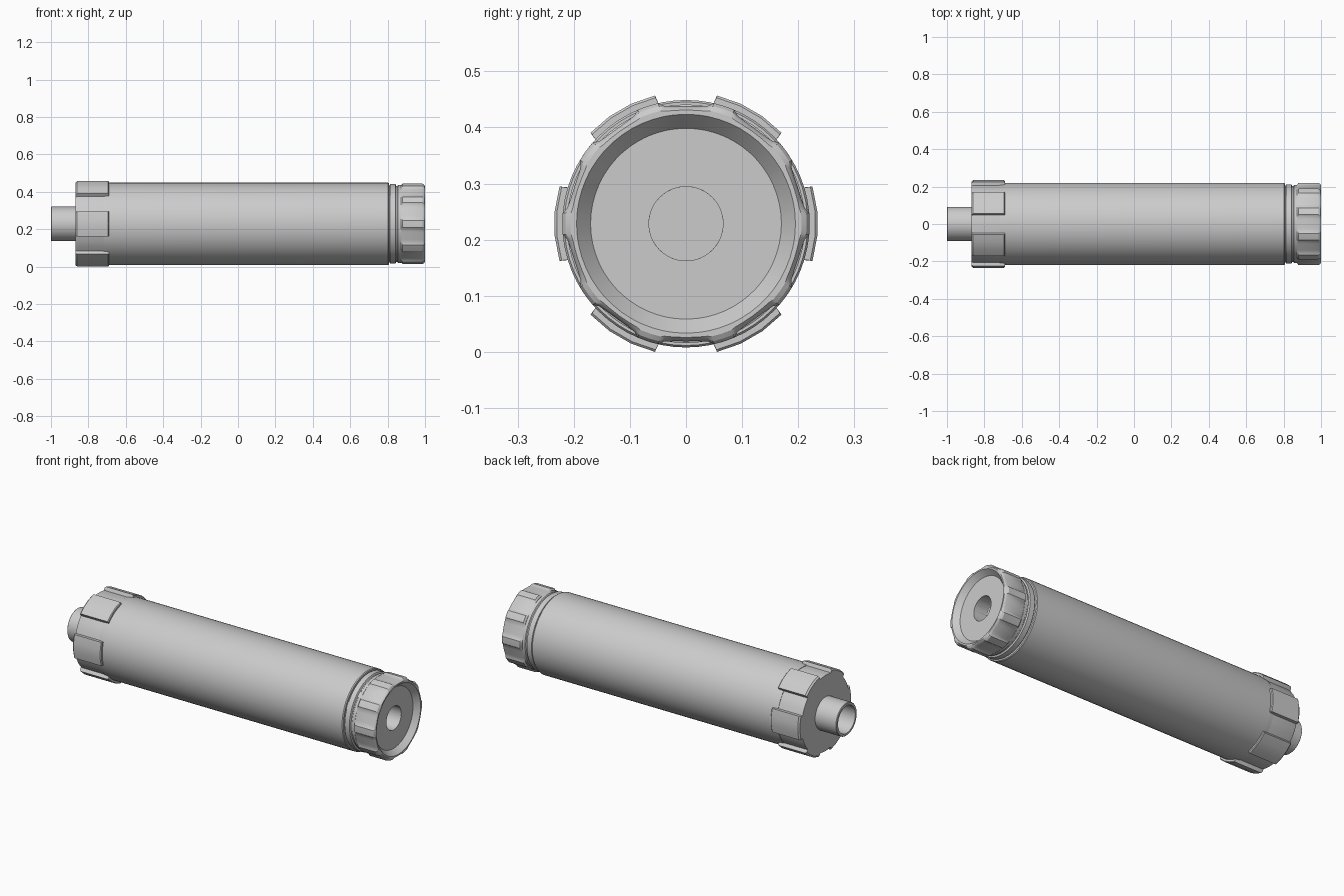
import bpy, bmesh
from math import radians, sin, cos

cube = bpy.data.objects.get("Cube")
if cube:
    bpy.data.objects.remove(cube, do_unlink=True)

AXIS_Z = 0.2285

grey = bpy.data.materials.new("plain grey")
grey.use_nodes = True
COLOUR = (0.6, 0.6, 0.6, 1)
grey.diffuse_color = COLOUR
grey.node_tree.nodes["Principled BSDF"].inputs["Base Color"].default_value = COLOUR


def circle(sides):
    return [(360 * i / sides, 0) for i in range(sides)]


def repeat(section, count):
    """Repeat one sector of (angle, inset) points around the axis."""
    return [(a + 360 * k / count, d) for k in range(count) for a, d in section]


def lathe(name, profile, section, smooth=30):
    """Sweep (x, radius, inset weight) points round the x axis; radius 0 closes an end."""
    bm = bmesh.new()
    rings = []
    for x, r, w in profile:
        if r == 0:
            rings.append([bm.verts.new((x, 0, AXIS_Z))] * len(section))
            continue
        ring = []
        for a, d in section:
            rad = r - w * d
            t = radians(a)
            ring.append(bm.verts.new((x, rad * cos(t), AXIS_Z + rad * sin(t))))
        rings.append(ring)
    n = len(section)
    for p, q in zip(rings, rings[1:]):
        for i in range(n):
            j = (i + 1) % n
            corners = list(dict.fromkeys((p[i], p[j], q[j], q[i])))
            bm.faces.new(corners)
    bmesh.ops.recalc_face_normals(bm, faces=bm.faces)
    mesh = bpy.data.meshes.new(name)
    bm.to_mesh(mesh)
    bm.free()
    mesh.materials.append(grey)
    obj = bpy.data.objects.new(name, mesh)
    bpy.context.collection.objects.link(obj)
    bpy.ops.object.select_all(action='DESELECT')
    obj.select_set(True)
    bpy.context.view_layer.objects.active = obj
    bpy.ops.object.shade_smooth_by_angle(angle=radians(smooth))
    return obj


# Main tube
lathe("body", [(-0.72, 0, 0), (-0.72, 0.217, 0), (-0.69, 0.2205, 0),
               (0.802, 0.2205, 0), (0.807, 0.217, 0), (0.807, 0, 0)], circle(64))

# Stepped neck between the tube and the end cap
lathe("neck", [(0.79, 0, 0), (0.79, 0.206, 0), (0.811, 0.206, 0),
               (0.813, 0.2125, 0), (0.842, 0.2125, 0), (0.846, 0.204, 0),
               (0.852, 0.204, 0), (0.856, 0.209, 0), (0.872, 0.209, 0),
               (0.874, 0.2, 0), (0.89, 0.2, 0), (0.89, 0, 0)], circle(64))

# Rear collar with six raised lugs
GAP = 0.02
lugs = repeat([(-16.4, 0), (-5.5, 0), (5.5, 0), (16.4, 0),
               (17.4, GAP), (26, GAP), (34, GAP), (42.6, GAP)], 6)
lathe("collar", [(-0.868, 0, 0), (-0.868, 0.227, 0.7), (-0.86, 0.235, 1),
                 (-0.694, 0.235, 1), (-0.69, 0.231, 0.8), (-0.69, 0, 0)], lugs, 20)

# Hollow rear mount
lathe("mount_tube", [(-0.85, 0, 0), (-0.85, 0.092, 0), (-0.997, 0.092, 0),
                     (-1, 0.089, 0), (-1, 0.077, 0), (-0.865, 0.077, 0),
                     (-0.865, 0, 0)], circle(40))

# Front cap: ten narrow grip ridges with flat scallops, dished face and bore
FLAT = 0.01
grip = repeat([(-5, 0), (0, 0), (5, 0), (7.5, FLAT * 0.7), (12, FLAT),
               (18, FLAT * 1.1), (24, FLAT), (28.5, FLAT * 0.7)], 10)
lathe("front_cap", [(0.872, 0, 0), (0.872, 0.211, 0.3), (0.88, 0.2205, 1),
                    (0.986, 0.2205, 1), (0.995, 0.215, 0.8), (1, 0.206, 0.3),
                    (1, 0.195, 0), (0.97, 0.17, 0), (0.97, 0.066, 0),
                    (0.875, 0.066, 0), (0.875, 0, 0)], grip, 25)

# Deep bore floor walls are cut through the neck and tube
bore = lathe("bore_cutter", [(0.6, 0, 0), (0.6, 0.066, 0), (0.969, 0.066, 0),
                             (0.969, 0, 0)], circle(48))
bore.hide_render = True
bore.hide_viewport = True
for name in ("body", "neck", "front_cap"):
    cut = bpy.data.objects[name].modifiers.new("bore", 'BOOLEAN')
    cut.operation = 'DIFFERENCE'
    cut.solver = 'EXACT'
    cut.object = bore
